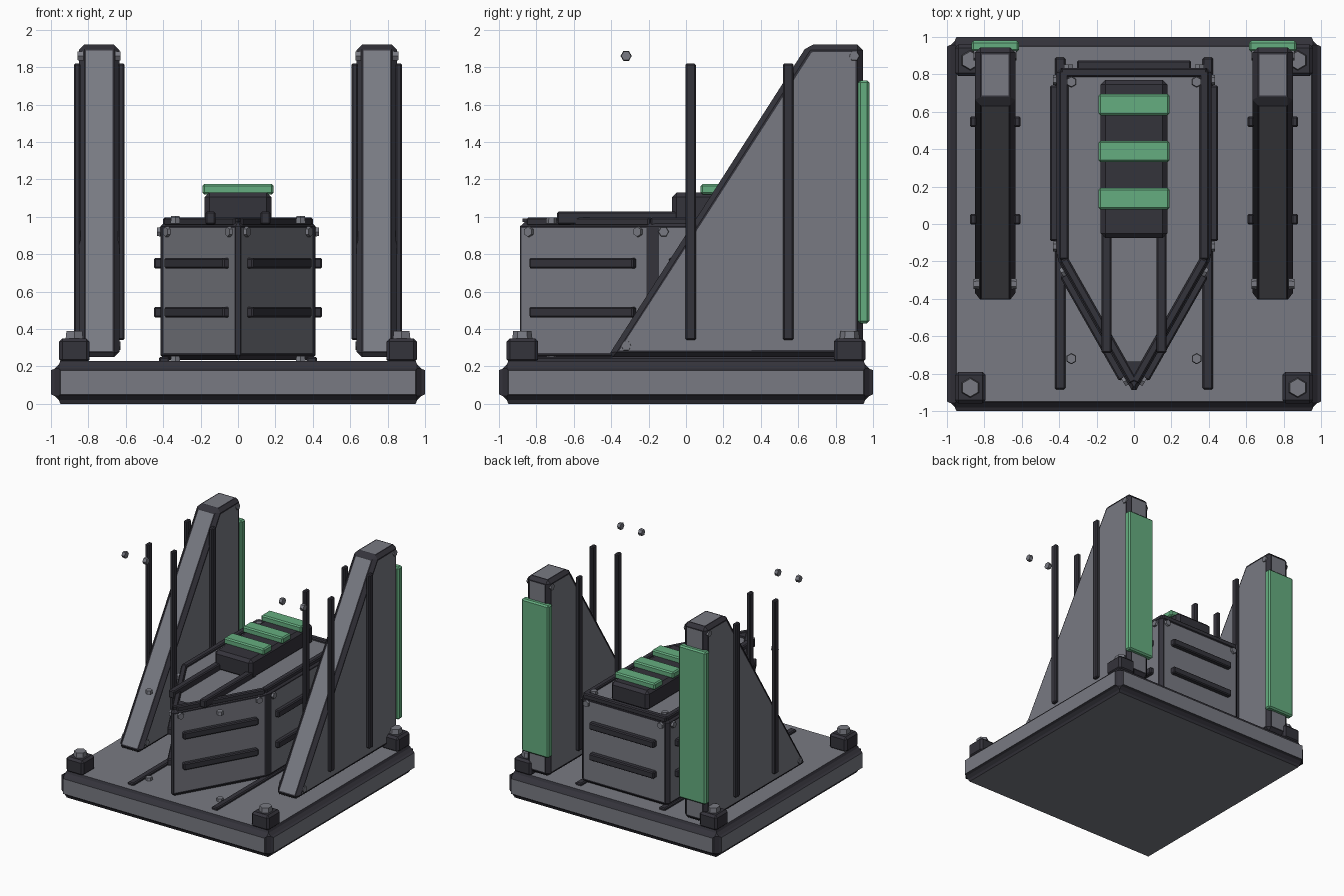
import bpy, bmesh, math
from mathutils import Vector, Matrix

if "Cube" in bpy.data.objects:
    bpy.data.objects.remove(bpy.data.objects["Cube"])


def material(name, rgb):
    m = bpy.data.materials.new(name)
    m.diffuse_color = (*rgb, 1)
    m.use_nodes = True
    m.node_tree.nodes["Principled BSDF"].inputs["Base Color"].default_value = m.diffuse_color
    return m


DARK = material("dark_frame", (0.034, 0.033, 0.043))
GREY = material("grey_panel", (0.19, 0.195, 0.225))
GREEN = material("green_panel", (0.13, 0.42, 0.215))


def finish(name, bm, *mats):
    bmesh.ops.recalc_face_normals(bm, faces=bm.faces[:])
    me = bpy.data.meshes.new(name)
    bm.to_mesh(me)
    bm.free()
    for m in mats:
        me.materials.append(m)
    ob = bpy.data.objects.new(name, me)
    bpy.context.collection.objects.link(ob)
    return ob


def panelled(name, pts, vec, bevel, inset, depth):
    """Extruded outline: dark bevelled frame with an inset grey panel on each side."""
    bm = bmesh.new()
    face = bm.faces.new([bm.verts.new(p) for p in pts])
    ext = bmesh.ops.extrude_face_region(bm, geom=[face])["geom"]
    bmesh.ops.translate(bm, vec=vec, verts=[g for g in ext if isinstance(g, bmesh.types.BMVert)])
    bmesh.ops.recalc_face_normals(bm, faces=bm.faces[:])
    normals = [f.normal.copy() for f in bm.faces]
    bmesh.ops.bevel(bm, geom=bm.edges[:], offset=bevel, segments=1, profile=0.5,
                    affect='EDGES', clamp_overlap=True)
    bm.normal_update()
    main = [f for f in bm.faces if any(f.normal.dot(n) > 0.999 for n in normals)]
    bmesh.ops.inset_individual(bm, faces=main, thickness=inset, depth=depth)
    for f in main:
        f.material_index = 1
    return finish(name, bm, DARK, GREY)


def box(name, lo, hi, mat, bevel=0.008, turn=0.0):
    """Bevelled box between two corners, optionally turned about its own z axis."""
    lo, hi = Vector(lo), Vector(hi)
    bm = bmesh.new()
    bmesh.ops.create_cube(bm, size=1, matrix=Matrix.Diagonal((*(hi - lo), 1)))
    bmesh.ops.bevel(bm, geom=bm.edges[:], offset=bevel, segments=1, profile=0.5, affect='EDGES')
    bm.transform(Matrix.Translation((lo + hi) / 2) @ Matrix.Rotation(turn, 4, 'Z'))
    return finish(name, bm, mat)


def bar(name, a, b, z0, z1, thick, mat=DARK):
    """Level bar from plan point a to plan point b."""
    a, b = Vector(a), Vector(b)
    c, d = (a + b) / 2, b - a
    h = d.length / 2
    return box(name, (c.x - h, c.y - thick / 2, z0), (c.x + h, c.y + thick / 2, z1),
               mat, 0.008, math.atan2(d.y, d.x))


def bolt(name, at, axis=(0, 0, 1), r=0.03, h=0.03):
    bm = bmesh.new()
    bmesh.ops.create_cone(bm, cap_ends=True, segments=6, radius1=r, radius2=r * 0.88, depth=h)
    rot = Vector((0, 0, 1)).rotation_difference(Vector(axis)).to_matrix().to_4x4()
    bm.transform(Matrix.Translation(at) @ rot)
    return finish(name, bm, GREY)


# Base slab with raised panels
B = 0.98
panelled("base", [(-B, -B, 0.02), (B, -B, 0.02), (B, B, 0.02), (-B, B, 0.02)],
         (0, 0, 0.19), 0.022, 0.012, 0.02)

# Corner blocks with bolts
for sx in (-1, 1):
    for sy in (-1, 1):
        x, y = sx * 0.875, sy * 0.875
        box("corner_block", (x - 0.082, y - 0.085, 0.22), (x + 0.082, y + 0.085, 0.35), DARK, 0.018)
        bolt("corner_bolt", (x, y, 0.365), r=0.055, h=0.05)

# Tall sloped fins, with rods, rear plates and bolts
FIN = [(-0.42, 0.25), (0.65, 1.92), (0.945, 1.92), (0.945, 0.25)]
for s in (-1, 1):
    cx = s * 0.742
    panelled("fin", [(cx - 0.108, y, z) for y, z in FIN], (0.216, 0, 0), 0.028, 0.014, 0.0)
    box("rear_plate", (cx - 0.128, 0.92, 0.43), (cx + 0.128, 0.98, 1.73), GREEN, 0.012)
    for side in (-1, 1):
        rx = cx + side * 0.118
        for y in (0.025, 0.547):
            box("fin_rod", (rx - 0.018, y - 0.028, 0.34), (rx + 0.018, y + 0.028, 1.82), DARK)
        for y, z in ((-0.32, 0.31), (-0.32, 1.86), (0.90, 1.86)):
            bolt("fin_bolt", (cx + side * 0.1, y, z), (side, 0, 0))

# Central housing with a pointed front
W, BACK, KNEE, TIP = 0.415, 0.835, -0.18, -0.91
panelled("housing", [(0, TIP, 0.235), (W, KNEE, 0.235), (W, BACK, 0.235),
                     (-W, BACK, 0.235), (-W, KNEE, 0.235)], (0, 0, 0.74), 0.026, 0.014, 0.0)
along = Vector((W, KNEE - TIP)).normalized()
for s in (-1, 1):
    out = Vector((s * along.y, -along.x))

    def slant(t, off=0.0):
        """Plan point on the slanted wall, t from tip to knee."""
        return Vector((s * W * t, TIP + (KNEE - TIP) * t)) + out * off

    # Wall ribs
    for z in (0.49, 0.752):
        bar("slanted_rib", slant(0.12, 0.01), slant(0.88, 0.01), z - 0.029, z + 0.029, 0.05)
        bar("side_rib", (s * 0.425, -0.09), (s * 0.425, 0.74), z - 0.029, z + 0.029, 0.05)
    # Top edge rails and raised deck rails
    bar("slanted_edge_rail", slant(0.07, -0.03), slant(0.97, -0.03), 0.95, 0.995, 0.045)
    bar("side_edge_rail", (s * 0.375, -0.19), (s * 0.375, 0.82), 0.95, 0.995, 0.05)
    bar("deck_rail", (s * 0.147, -0.69), (s * 0.147, 0.0), 0.96, 1.027, 0.056)
    # Floor rails
    bar("floor_rail", (s * 0.395, -0.885), (s * 0.395, 0.89), 0.22, 0.25, 0.056)
    # Small bolts on walls, deck and floor
    for t in (0.1, 0.9):
        bolt("slanted_bolt", (*slant(t, 0.003), 0.92), (*out, 0))
    for y in (-0.12, 0.77):
        bolt("side_bolt", (s * 0.418, y, 0.92), (s, 0, 0))
    bolt("back_bolt", (s * 0.35, 0.838, 0.92), (0, 1, 0))
    bolt("deck_bolt", (s * 0.335, 0.76, 0.99))
    bolt("front_bolt", (s * 0.335, -0.72, 0.98))
    bolt("floor_bolt", (s * 0.335, -0.72, 0.24))
for z in (0.49, 0.752):
    bar("back_rib", (-0.305, 0.85), (0.305, 0.85), z - 0.029, z + 0.029, 0.05)
bar("back_edge_rail", (-0.39, 0.81), (0.39, 0.81), 0.95, 0.995, 0.05)

# Dark cap at the pointed nose
bm = bmesh.new()
nose = bm.faces.new([bm.verts.new(p) for p in
                     ((0, -0.875, 0.972), (0.08, -0.735, 0.972), (-0.08, -0.735, 0.972))])
ext = bmesh.ops.extrude_face_region(bm, geom=[nose])["geom"]
bmesh.ops.translate(bm, vec=(0, 0, 0.018), verts=[g for g in ext if isinstance(g, bmesh.types.BMVert)])
finish("nose_cap", bm, DARK)

# Raised box with green bars
box("raised_box", (-0.178, -0.075, 0.96), (0.178, 0.77, 1.13), DARK, 0.025)
for y in (0.135, 0.388, 0.638):
    box("green_bar", (-0.19, y - 0.057, 1.12), (0.19, y + 0.057, 1.175), GREEN, 0.01)
